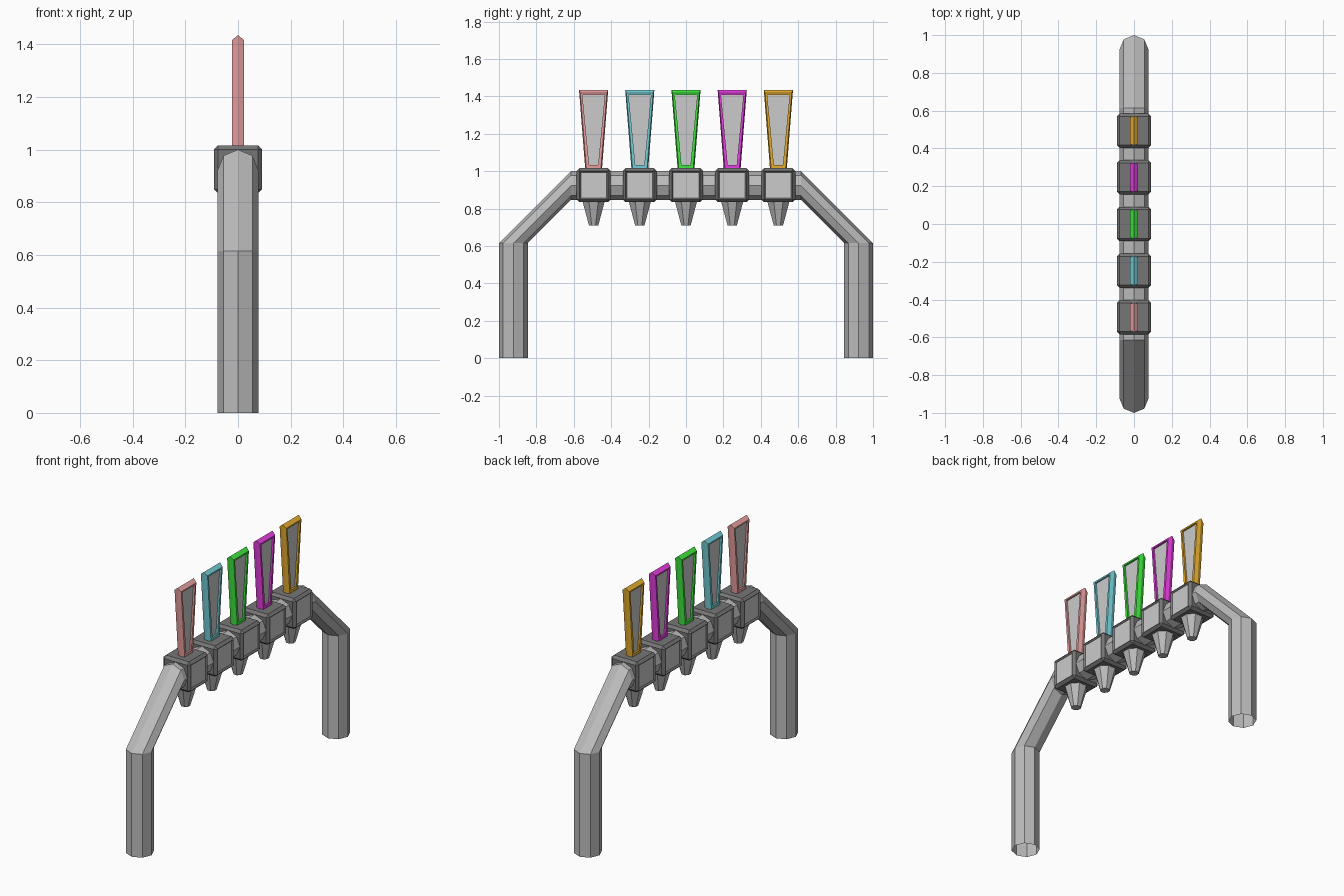
import bpy, bmesh, math
from mathutils import Vector, Matrix

if "Cube" in bpy.data.objects:
    bpy.data.objects.remove(bpy.data.objects["Cube"])

R = 0.077          # pipe radius
PIPE_Z = 0.923     # height of the horizontal bar
SPACING = 0.247


def material(name, rgb):
    m = bpy.data.materials.new(name)
    m.diffuse_color = (*rgb, 1)
    m.use_nodes = True
    m.node_tree.nodes["Principled BSDF"].inputs["Base Color"].default_value = m.diffuse_color
    return m


def make_mesh(name, bm, mats=()):
    bmesh.ops.recalc_face_normals(bm, faces=bm.faces[:])
    me = bpy.data.meshes.new(name)
    bm.to_mesh(me)
    bm.free()
    for m in mats:
        me.materials.append(m)
    return me


def place(name, me, loc=(0, 0, 0)):
    ob = bpy.data.objects.new(name, me)
    ob.location = loc
    bpy.context.collection.objects.link(ob)
    return ob


def bridge(bm, a, b):
    n = len(a)
    return [bm.faces.new((a[i], a[(i + 1) % n], b[(i + 1) % n], b[i])) for i in range(n)]


pipe_mat = material("pipe_grey", (0.5, 0.5, 0.5))
dark_mat = material("dark_grey", (0.18, 0.18, 0.18))
panel_mat = material("panel_grey", (0.8, 0.8, 0.8))

# Arched octagonal pipe: (centre y, centre z, outward direction of the section)
sections = [(-0.923, 0, (-1, 0)), (-0.923, 0.615, (-1, 0)),
            (-0.615, PIPE_Z, (0, 1)), (0.615, PIPE_Z, (0, 1)),
            (0.923, 0.615, (1, 0)), (0.923, 0, (1, 0))]
bm = bmesh.new()
rings = []
for y, z, (oy, oz) in sections:
    ring = []
    for i in range(8):
        a = i * math.pi / 4
        c, s = R * math.cos(a), R * math.sin(a)
        ring.append(bm.verts.new((s, y + c * oy, z + c * oz)))
    rings.append(ring)
for a, b in zip(rings, rings[1:]):
    bridge(bm, a, b)
place("arch_pipe", make_mesh("arch_pipe", bm, [pipe_mat]))

# Chamfered clamp box with recessed panels on both x sides
bm = bmesh.new()
bmesh.ops.create_cube(bm, size=0.182)
bmesh.ops.bevel(bm, geom=bm.edges[:], offset=0.015, segments=1, affect='EDGES')
bm.normal_update()
sides = [f for f in bm.faces if abs(f.normal.x) > 0.99]
bmesh.ops.inset_individual(bm, faces=sides, thickness=0.011, depth=-0.008)
for f in sides:
    f.material_index = 1
box_mesh = make_mesh("clamp_box", bm, [dark_mat, panel_mat])

# Tapered octagonal nozzle, wide end up
bm = bmesh.new()
k = 1 / math.cos(math.pi / 8)
bmesh.ops.create_cone(bm, cap_ends=True, segments=8, radius1=0.025 * k,
                      radius2=0.061 * k, depth=0.135,
                      matrix=Matrix.Rotation(math.pi / 8, 4, 'Z'))
nozzle_mesh = make_mesh("nozzle", bm, [pipe_mat])


# Tapered upright plate: ridged coloured frame around a recessed grey panel
def plate_mesh(name, mat):
    bm = bmesh.new()

    def trap(x, top, bottom, w_top, w_bottom):
        return [bm.verts.new((x, y, z)) for y, z in
                ((-w_bottom, bottom), (w_bottom, bottom), (w_top, top), (-w_top, top))]

    ridge = trap(0, 1.435, 1.0, 0.078, 0.044)
    for s in (-1, 1):
        shoulder = trap(s * 0.022, 1.417, 1.005, 0.071, 0.038)
        lip = trap(s * 0.022, 1.408, 1.032, 0.060, 0.024)
        floor = trap(s * 0.011, 1.408, 1.032, 0.060, 0.024)
        bridge(bm, ridge, shoulder)
        bridge(bm, shoulder, lip)
        bridge(bm, lip, floor)
        bm.faces.new(floor).material_index = 1
    return make_mesh(name, bm, [mat, panel_mat])


colours = [("red", (0.8, 0.35, 0.35)), ("teal", (0.18, 0.62, 0.68)),
           ("green", (0.05, 0.8, 0.05)), ("magenta", (0.8, 0.05, 0.75)),
           ("orange", (0.78, 0.42, 0.03))]
for i, (name, rgb) in enumerate(colours):
    y = (i - 2) * SPACING
    place(f"clamp_box_{i + 1}", box_mesh, (0, y, 0.925))
    place(f"nozzle_{i + 1}", nozzle_mesh, (0, y, 0.7775))
    place(f"{name}_plate", plate_mesh(f"{name}_plate", material(name, rgb)), (0, y, 0))
